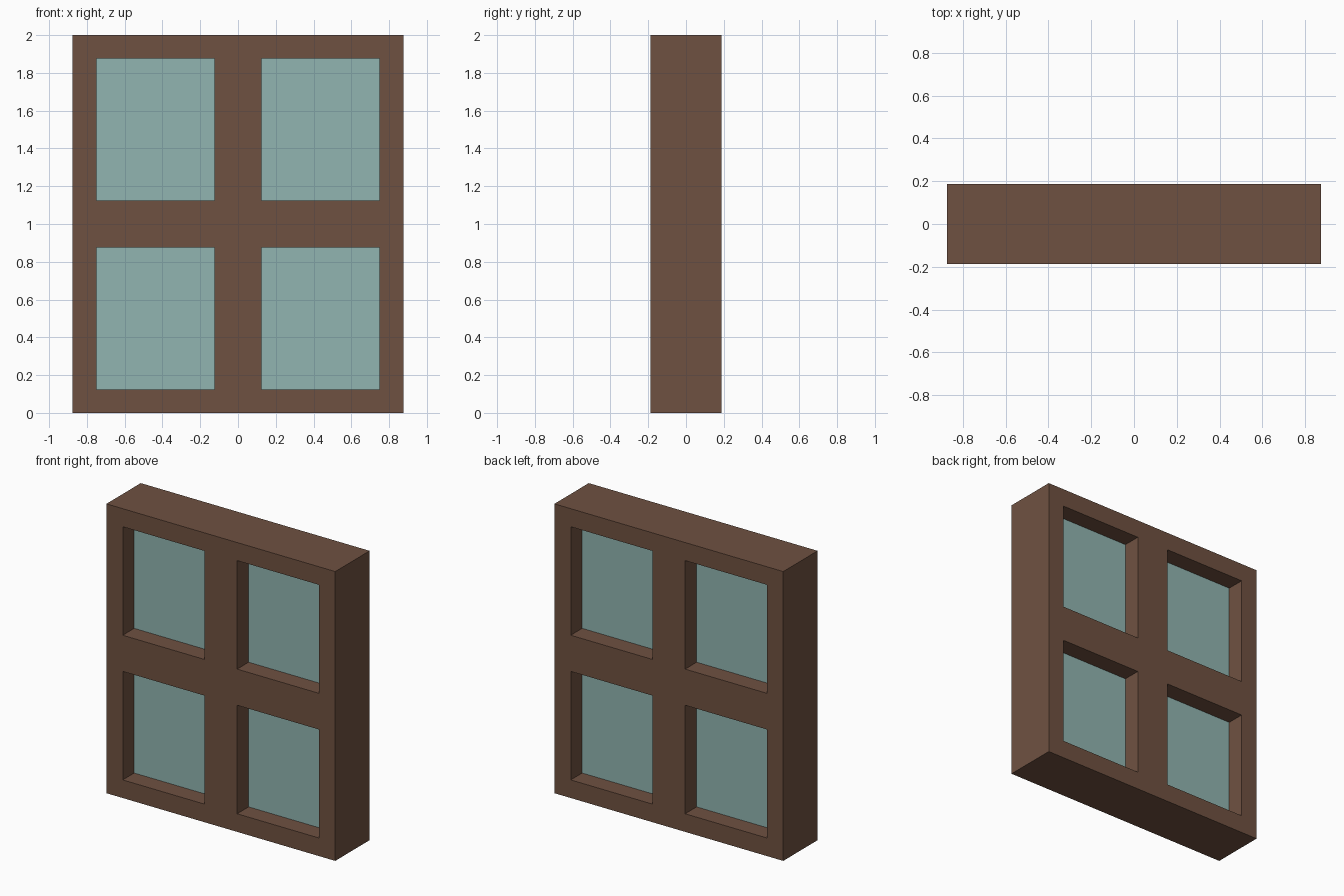
import bpy
import bmesh

cube = bpy.data.objects.get("Cube")
if cube:
    bpy.data.objects.remove(cube, do_unlink=True)

DEPTH = 0.375          # frame thickness, y
PANE_DEPTH = 0.125     # glass thickness, y
XS = (-0.875, -0.75, -0.125, 0.125, 0.75, 0.875)   # bar edges across
ZS = (0.0, 0.125, 0.875, 1.125, 1.875, 2.0)        # bar edges upward


def material(name, rgb):
    mat = bpy.data.materials.new(name)
    mat.use_nodes = True
    colour = (*rgb, 1.0)
    mat.diffuse_color = colour
    mat.node_tree.nodes["Principled BSDF"].inputs["Base Color"].default_value = colour
    return mat


def sheet(name, xs, zs, is_hole, thickness, mat):
    """Flat grid in the xz plane with some cells left open, thickened along y."""
    bm = bmesh.new()
    rows = [[bm.verts.new((x, 0, z)) for x in xs] for z in zs]
    for j in range(len(zs) - 1):
        for i in range(len(xs) - 1):
            if not is_hole(i, j):
                bm.faces.new((rows[j][i], rows[j][i + 1],
                              rows[j + 1][i + 1], rows[j + 1][i]))
    mesh = bpy.data.meshes.new(name)
    bm.to_mesh(mesh)
    bm.free()
    mesh.materials.append(mat)
    obj = bpy.data.objects.new(name, mesh)
    bpy.context.collection.objects.link(obj)
    solid = obj.modifiers.new("Thickness", 'SOLIDIFY')
    solid.thickness = thickness
    solid.offset = 0
    return obj


wood = material("brown wood", (0.159, 0.083, 0.053))
glass = material("pale teal glass", (0.283, 0.462, 0.440))

# Frame with cross bars: one piece with four openings
sheet("window_frame", XS, ZS, lambda i, j: i in (1, 3) and j in (1, 3), DEPTH, wood)

# Four glass panes, let slightly into the frame
LIP = 0.01
for i, side in ((1, "right"), (3, "left")):
    for j, level in ((1, "lower"), (3, "upper")):
        sheet(f"{level}_{side}_pane",
              (XS[i] - LIP, XS[i + 1] + LIP), (ZS[j] - LIP, ZS[j + 1] + LIP),
              lambda i, j: False, PANE_DEPTH, glass)
